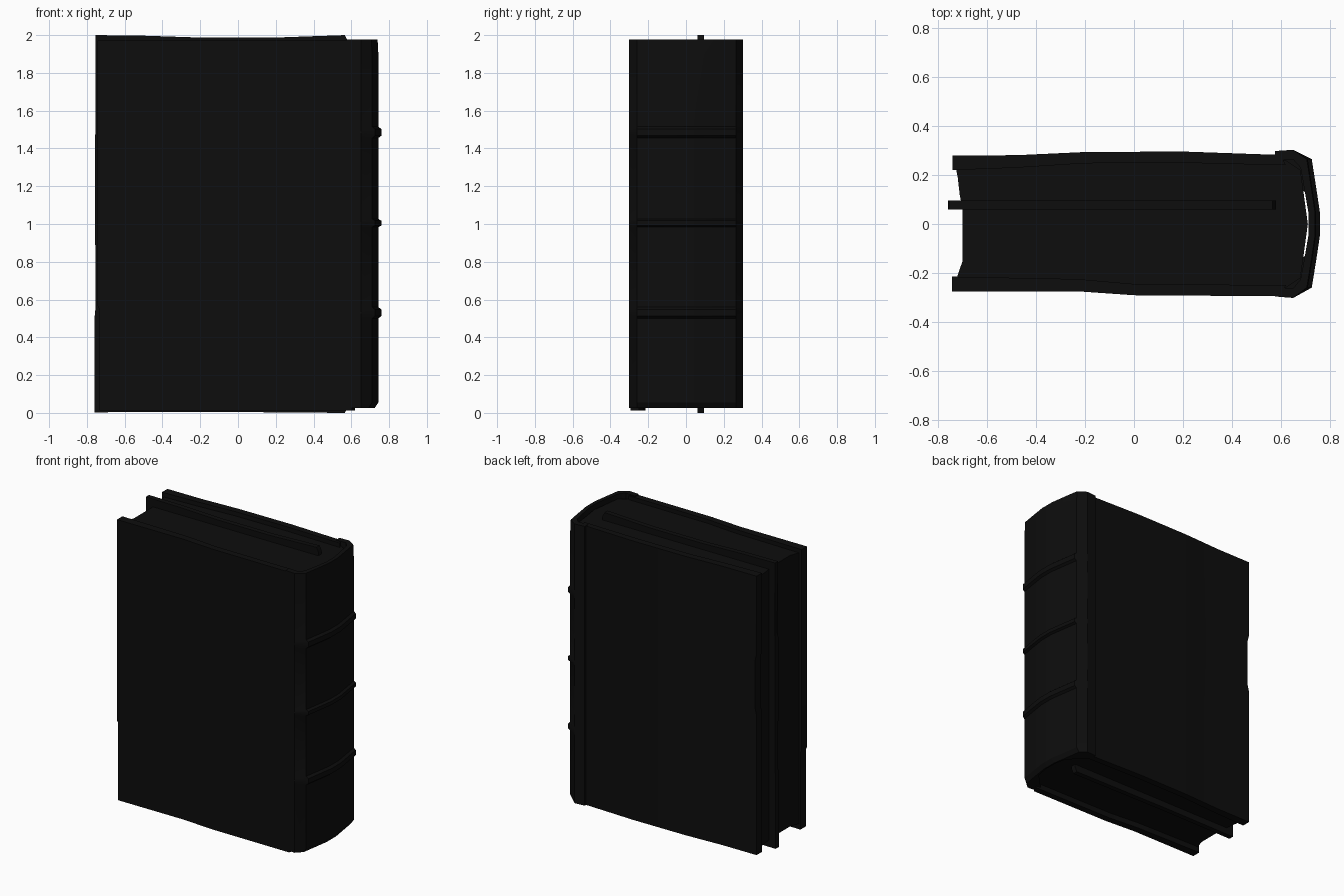
import bpy, bmesh

if "Cube" in bpy.data.objects:
    bpy.data.objects.remove(bpy.data.objects["Cube"])

# Dark leather and paper
dark = bpy.data.materials.new("dark_leather")
dark.diffuse_color = (0.004, 0.004, 0.004, 1)
dark.use_nodes = True
dark.node_tree.nodes["Principled BSDF"].inputs["Base Color"].default_value = dark.diffuse_color


def loft(name, rings):
    """Skin closed rings of 3D points and cap both ends."""
    bm = bmesh.new()
    loops = [[bm.verts.new(p) for p in r] for r in rings]
    n = len(loops[0])
    for a, b in zip(loops, loops[1:]):
        for i in range(n):
            j = (i + 1) % n
            bm.faces.new((a[i], a[j], b[j], b[i]))
    caps = [bm.faces.new(loops[0]), bm.faces.new(loops[-1])]
    bmesh.ops.triangulate(bm, faces=caps)
    bmesh.ops.recalc_face_normals(bm, faces=bm.faces)
    me = bpy.data.meshes.new(name)
    bm.to_mesh(me)
    bm.free()
    me.materials.append(dark)
    ob = bpy.data.objects.new(name, me)
    bpy.context.collection.objects.link(ob)
    bpy.ops.object.select_all(action='DESELECT')
    ob.select_set(True)
    bpy.context.view_layer.objects.active = ob
    bpy.ops.object.shade_smooth_by_angle()
    return ob


def level(profile, z, edge=0.0):
    """Profile at height z; edge shifts only the fore edge points."""
    return [(x + (edge if x < -0.73 else 0), y, z) for x, y in profile]


# Front cover: bowed board, slightly worn fore edge low down
front = [(-0.742, -0.275), (-0.23, -0.275), (0.0, -0.291), (0.6, -0.295),
         (0.62, -0.25), (0.0, -0.245), (-0.23, -0.225), (-0.742, -0.215)]
loft("front_cover", [level(front, z, e) for z, e in
     ((0.012, 0.008), (0.55, 0.008), (0.57, -0.002), (1.972, -0.002))])

# Back cover: bowed board with a shallow dent in the fore edge
back = [(-0.742, 0.28), (-0.48, 0.281), (-0.2, 0.294), (0.2, 0.296), (0.6, 0.282),
        (0.62, 0.24), (0.2, 0.25), (-0.2, 0.248), (-0.48, 0.23), (-0.742, 0.22)]
loft("back_cover", [level(back, z, e) for z, e in
     ((0.025, 0), (1.0, 0), (1.05, 0.012), (1.38, 0.012), (1.43, 0), (1.975, 0))])

# Page block, flaring where it meets the boards
pages = [(-0.729, -0.235), (-0.7, -0.15), (-0.7, 0.06), (-0.712, 0.12), (-0.72, 0.19),
         (-0.729, 0.235), (-0.2, 0.26), (0.62, 0.26), (0.68, 0.22), (0.71, 0.0),
         (0.68, -0.22), (0.62, -0.26), (0.0, -0.26)]
loft("page_block", [level(pages, z) for z in (0.05, 1.945)])

# Loose leaf standing proud of the page block
leaf = [(-0.76, 0.003), (-0.2, 0.006), (0.565, 0.0), (0.58, 0.03), (0.58, 1.97),
        (0.565, 2.0), (0.2, 1.987), (-0.2, 1.987), (-0.5, 1.997), (-0.755, 2.0),
        (-0.745, 1.5), (-0.757, 1.47), (-0.755, 0.55), (-0.76, 0.5)]
loft("loose_leaf", [[(x, y, z) for x, z in leaf] for y in (0.06, 0.095)])

# Spine shell with raised bands
outer = [(0.575, -0.296), (0.65, -0.302), (0.71, -0.26), (0.728, -0.15), (0.743, -0.05),
         (0.743, 0.05), (0.728, 0.15), (0.71, 0.265), (0.65, 0.303), (0.575, 0.298)]
inner = [(x - 0.03 if abs(y) < 0.28 else x, y * 0.87) for x, y in reversed(outer)]


def spine_ring(z, bulge=0.0):
    ring = [(x + (bulge if x > 0.66 else 0), y, z) for x, y in outer]
    return ring + [(x, y, z) for x, y in inner]


rings = [spine_ring(0.025, -0.02), spine_ring(0.055)]
for zc, h in ((0.53, 0.025), (1.005, 0.018), (1.485, 0.025)):
    rings += [spine_ring(zc + k * h, b) for k, b in
              ((-1.2, 0), (-0.7, 0.016), (0.7, 0.016), (1.2, 0))]
rings += [spine_ring(1.9), spine_ring(1.978, -0.004)]
loft("spine", rings)
